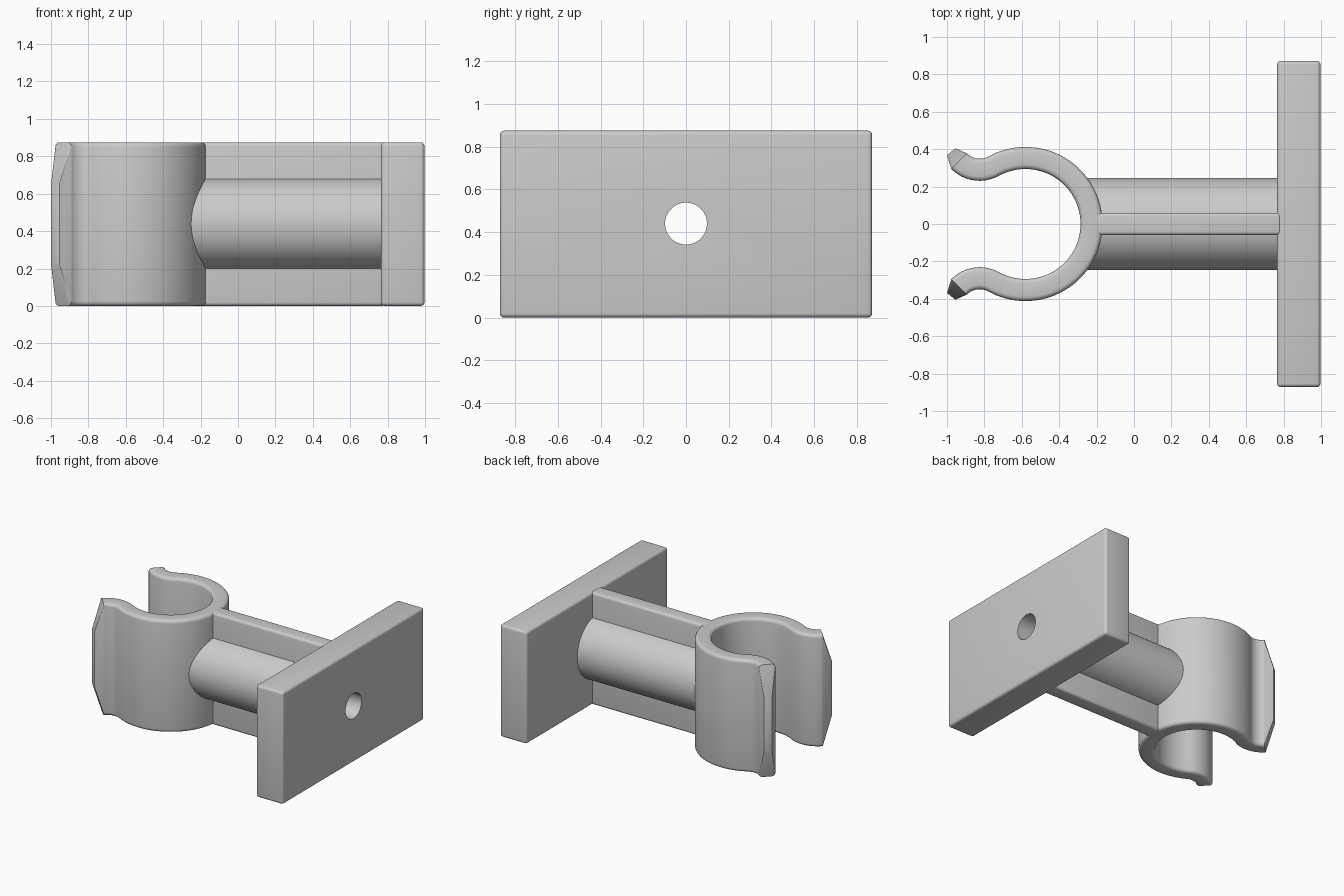
import bpy, bmesh
from math import sin, cos, pi, radians, atan2, hypot
from mathutils import Vector

if "Cube" in bpy.data.objects:
    bpy.data.objects.remove(bpy.data.objects["Cube"], do_unlink=True)

HEIGHT = 0.875
MID_Z = 0.44
FILLET = 0.025

grey = bpy.data.materials.new("plain grey")
grey.use_nodes = True
grey.diffuse_color = (0.6, 0.6, 0.6, 1)
grey.node_tree.nodes["Principled BSDF"].inputs["Base Color"].default_value = (0.6, 0.6, 0.6, 1)


def finish(name, bm):
    bmesh.ops.recalc_face_normals(bm, faces=bm.faces)
    mesh = bpy.data.meshes.new(name)
    bm.to_mesh(mesh)
    bm.free()
    mesh.materials.append(grey)
    obj = bpy.data.objects.new(name, mesh)
    bpy.context.collection.objects.link(obj)
    return obj


def box(name, low, high, bevel):
    bm = bmesh.new()
    bmesh.ops.create_cube(bm, size=1)
    low, high = Vector(low), Vector(high)
    for v in bm.verts:
        v.co = (low + high) / 2 + v.co * (high - low)
    bmesh.ops.bevel(bm, geom=bm.edges[:], offset=bevel, segments=4,
                    profile=0.5, affect='EDGES')
    return finish(name, bm)


def rod(name, x0, x1, radius):
    bm = bmesh.new()
    bmesh.ops.create_cone(bm, cap_ends=True, segments=64, radius1=radius,
                          radius2=radius, depth=x1 - x0)
    for v in bm.verts:
        x, y, z = v.co
        v.co = ((x0 + x1) / 2 + z, y, MID_Z + x)
    return finish(name, bm)


def polar(centre, radius, angle):
    return Vector((centre[0] + radius * cos(angle), centre[1] + radius * sin(angle)))


def clip_stations():
    """Inner point, outer point, z range and fillet along half of the clip."""
    ring, ring_r, half = (-0.58, 0), 0.353, 0.059
    lip, lip_r = (-0.825, 0.445), 0.155
    join = atan2(lip[1] - ring[1], lip[0] - ring[0])
    stations = []
    for i in range(37):
        a = join * i / 36
        stations.append((polar(ring, ring_r - half, a), polar(ring, ring_r + half, a),
                         0, HEIGHT, FILLET))
    for i in range(1, 17):
        a = join + pi + (radians(225) - join - pi) * i / 16
        stations.append((polar(lip, lip_r + half, a), polar(lip, lip_r - half, a),
                         0, HEIGHT, FILLET))
    # Tapered tip
    stations.append((Vector((-1.0, 0.368)), Vector((-0.955, 0.405)), 0.22, 0.655, 0.006))
    return stations


def section(bm, inner, outer, z0, z1, f):
    """Rounded rectangle standing between the inner and outer points."""
    width = (outer - inner).length
    along = (outer - inner) / width
    corners = [(width - f, z1 - f, 0), (f, z1 - f, 90), (f, z0 + f, 180), (width - f, z0 + f, 270)]
    loop = []
    for u, z, start in corners:
        for k in range(5):
            a = radians(start + 22.5 * k)
            p = inner + along * (u + f * cos(a))
            loop.append(bm.verts.new((p.x, p.y, z + f * sin(a))))
    return loop


def clip(name):
    half = clip_stations()
    flip = Vector((1, -1))
    other = [(i * flip, o * flip, a, b, f) for i, o, a, b, f in half[1:]]
    bm = bmesh.new()
    loops = [section(bm, *s) for s in other[::-1] + half]
    for a, b in zip(loops, loops[1:]):
        n = len(a)
        for i in range(n):
            j = (i + 1) % n
            bm.faces.new((a[i], a[j], b[j], b[i]))
    bm.faces.new(loops[0])
    bm.faces.new(loops[-1])
    return finish(name, bm)


parts = [
    box("wall_plate", (0.765, -0.872, 0), (0.997, 0.872, HEIGHT), 0.02),
    box("web", (-0.22, -0.06, 0), (0.79, 0.06, HEIGHT), 0.02),
    rod("post", -0.255, 0.79, 0.247),
    clip("pipe_clip"),
]

# Screw hole running through the whole length
cutter = rod("hole_cutter", -0.6, 1.2, 0.098)
cutter.hide_render = True
for part in parts:
    mod = part.modifiers.new("screw_hole", 'BOOLEAN')
    mod.operation = 'DIFFERENCE'
    mod.solver = 'EXACT'
    mod.object = cutter
    bpy.ops.object.select_all(action='DESELECT')
    part.select_set(True)
    bpy.context.view_layer.objects.active = part
    bpy.ops.object.modifier_apply(modifier=mod.name)
    bpy.ops.object.shade_smooth_by_angle(angle=radians(35))
bpy.data.objects.remove(cutter, do_unlink=True)
